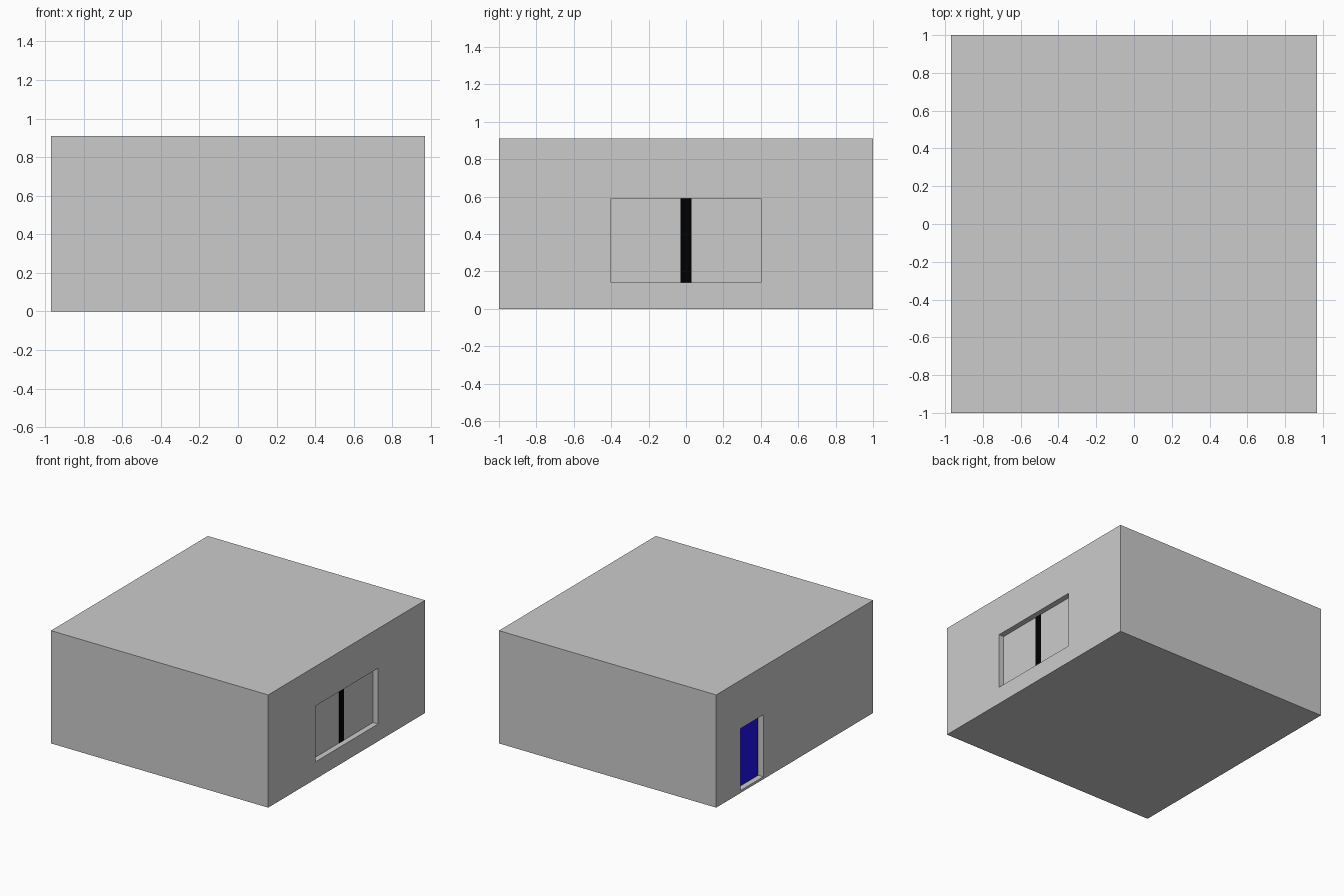
import bpy

if "Cube" in bpy.data.objects:
    bpy.data.objects.remove(bpy.data.objects["Cube"])

W, D, H = 1.94, 2.0, 0.91      # room width (x), depth (y), height (z)
X = W / 2
RECESS = 0.045                 # visible depth of window and door recesses
PANE = 0.015                   # panel thickness behind the recess


def box(name, x, y, z, color=None):
    """Box from (min, max) ranges on each axis."""
    ranges = (x, y, z)
    bpy.ops.mesh.primitive_cube_add(size=1, location=[sum(r) / 2 for r in ranges])
    ob = bpy.context.object
    ob.name = name
    ob.scale = [abs(r[1] - r[0]) for r in ranges]
    bpy.ops.object.transform_apply(location=False, rotation=False, scale=True)
    if color:
        mat = bpy.data.materials.new(name + "_paint")
        mat.diffuse_color = color
        mat.use_nodes = True
        mat.node_tree.nodes["Principled BSDF"].inputs["Base Color"].default_value = mat.diffuse_color
        ob.data.materials.append(mat)
    return ob


def cut(target, name, x, y, z):
    """Subtract a box from the target and discard the cutter."""
    cutter = box(name, x, y, z)
    cutter.hide_render = True
    mod = target.modifiers.new(name, 'BOOLEAN')
    mod.operation = 'DIFFERENCE'
    mod.solver = 'EXACT'
    mod.object = cutter
    bpy.context.view_layer.objects.active = target
    bpy.ops.object.modifier_apply(modifier=mod.name)
    bpy.data.objects.remove(cutter, do_unlink=True)


# Room block with a window opening on the right and a door opening on the left
room = box("room", (-X, X), (-D / 2, D / 2), (0, H))
win_y, win_z = (-0.40, 0.40), (0.14, 0.59)
door_y, door_z = (0.40, 0.69), (0.02, 0.52)
deep = RECESS + PANE
cut(room, "window_cutter", (X - deep, X + 0.1), win_y, win_z)
cut(room, "door_cutter", (-X - 0.1, -X + deep), door_y, door_z)

# Window: two panes either side of a black mullion
pane_x = (X - deep, X - RECESS)
for name, y in (("window_pane_front", (-0.40, -0.03)), ("window_pane_back", (0.03, 0.40))):
    box(name, pane_x, y, win_z)
box("window_mullion", (X - deep, X - RECESS + 0.002), (-0.03, 0.03), win_z,
    (0.0, 0.0, 0.0, 1))

# Blue door panel set back in its opening
box("door", (-X + RECESS, -X + deep), door_y, door_z, (0.015, 0.005, 0.9, 1))
